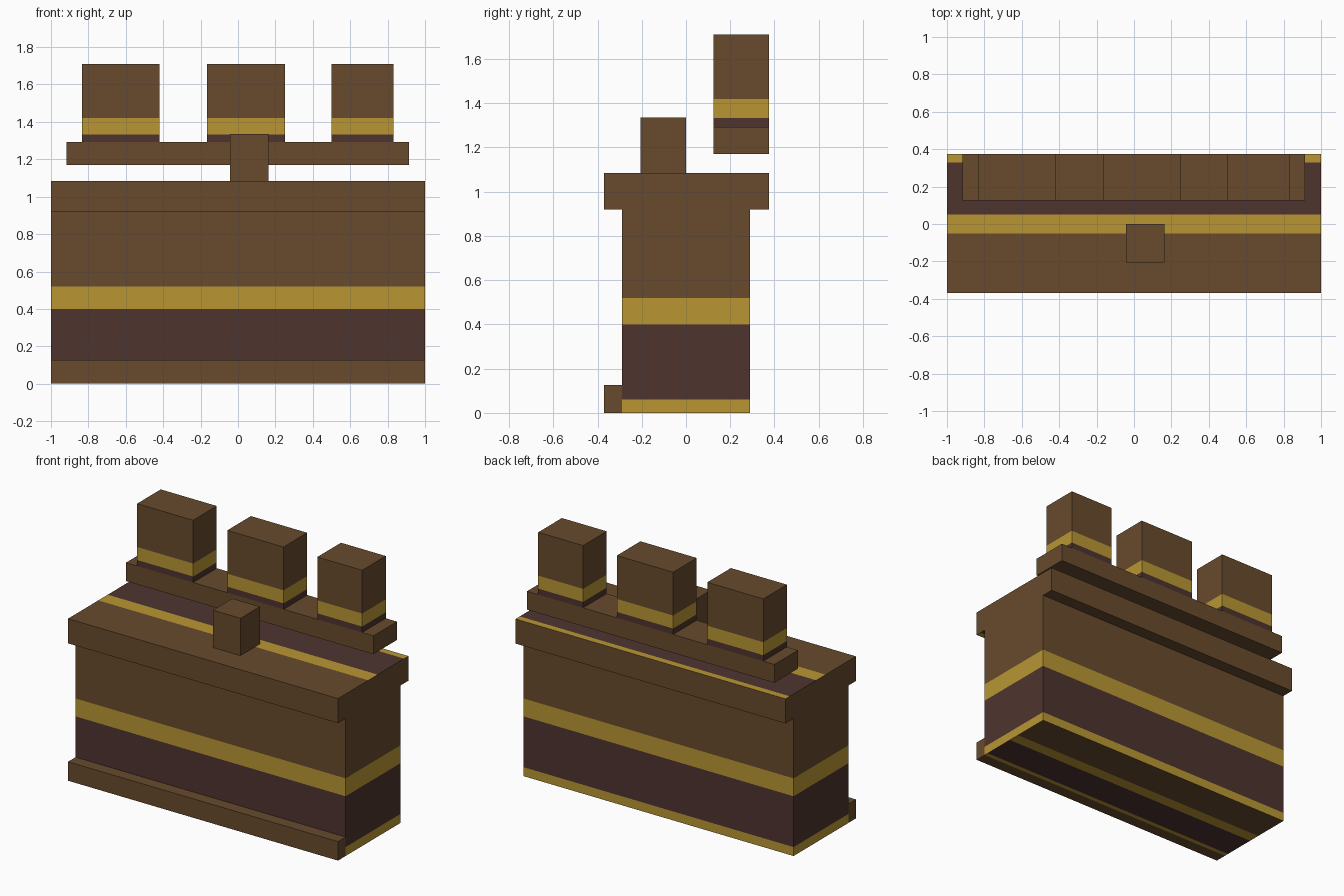
import bpy
import bmesh
from mathutils import Vector

default = bpy.data.objects.get("Cube")
if default:
    bpy.data.objects.remove(default, do_unlink=True)


def material(name, rgb):
    m = bpy.data.materials.new(name)
    m.use_nodes = True
    m.diffuse_color = (*rgb, 1)
    m.node_tree.nodes["Principled BSDF"].inputs["Base Color"].default_value = (*rgb, 1)
    return m


MATERIALS = [
    material("wood_brown", (0.138, 0.070, 0.026)),
    material("brass_gold", (0.485, 0.305, 0.034)),
    material("dark_wood", (0.076, 0.034, 0.028)),
]
BROWN, GOLD, DARK = range(3)


def box(name, x, y, z, cuts=(), rule=None):
    """Box between ranges; cuts are (axis, position); rule(centre, normal) gives a colour."""
    bm = bmesh.new()
    bmesh.ops.create_cube(bm, size=1)
    for v in bm.verts:
        v.co = Vector([r[0] if c < 0 else r[1] for c, r in zip(v.co, (x, y, z))])
    for axis, position in cuts:
        normal = Vector([float(i == axis) for i in range(3)])
        bmesh.ops.bisect_plane(bm, geom=bm.verts[:] + bm.edges[:] + bm.faces[:],
                               plane_co=normal * position, plane_no=normal)
    bm.normal_update()
    for f in bm.faces:
        f.material_index = rule(f.calc_center_median(), f.normal) if rule else BROWN
    mesh = bpy.data.meshes.new(name)
    bm.to_mesh(mesh)
    bm.free()
    for m in MATERIALS:
        mesh.materials.append(m)
    obj = bpy.data.objects.new(name, mesh)
    bpy.context.collection.objects.link(obj)
    return obj


def stripe(value, edges):
    """Trim, dark panel, trim, then plain wood, going up through the edges."""
    return (GOLD, DARK, GOLD, BROWN)[sum(value > e for e in edges)]


# Cabinet body: horizontal bands on the walls, stripes along the underside
WALL = (0.06, 0.40, 0.52)
UNDER = (-0.26, -0.04, 0.04)


def body_rule(c, n):
    if n.z > 0.5:
        return BROWN
    return stripe(c.y, UNDER) if n.z < -0.5 else stripe(c.z, WALL)


box("cabinet_body", (-1, 1), (-0.29, 0.29), (0, 0.92),
    [(2, z) for z in WALL] + [(1, y) for y in UNDER], body_rule)

# Overhanging counter top with inlaid stripes
TOP = (-0.33, -0.05, 0.05)


def counter_rule(c, n):
    if abs(n.z) < 0.5:
        return BROWN
    return stripe(-c.y if n.z > 0 else c.y, TOP)


box("counter_top", (-1, 1), (-0.37, 0.375), (0.92, 1.085),
    [(1, s * y) for y in TOP for s in (1, -1)], counter_rule)

# Front foot rail and the small block on the counter
box("foot_rail", (-1, 1), (-0.37, -0.29), (0, 0.127))
box("counter_block", (-0.042, 0.162), (-0.205, 0), (1.085, 1.335))

# Raised back shelf with three banded boxes
DEPTH = (0.125, 0.375)
box("back_shelf", (-0.917, 0.915), DEPTH, (1.17, 1.293))
BOX_BANDS = (1.20, 1.333, 1.42)
for side, span in (("right", (-0.835, -0.42)), ("middle", (-0.167, 0.25)), ("left", (0.5, 0.832))):
    box(side + "_shelf_box", span, DEPTH, (1.293, 1.71),
        [(2, z) for z in BOX_BANDS[1:]], lambda c, n: stripe(c.z, BOX_BANDS))
